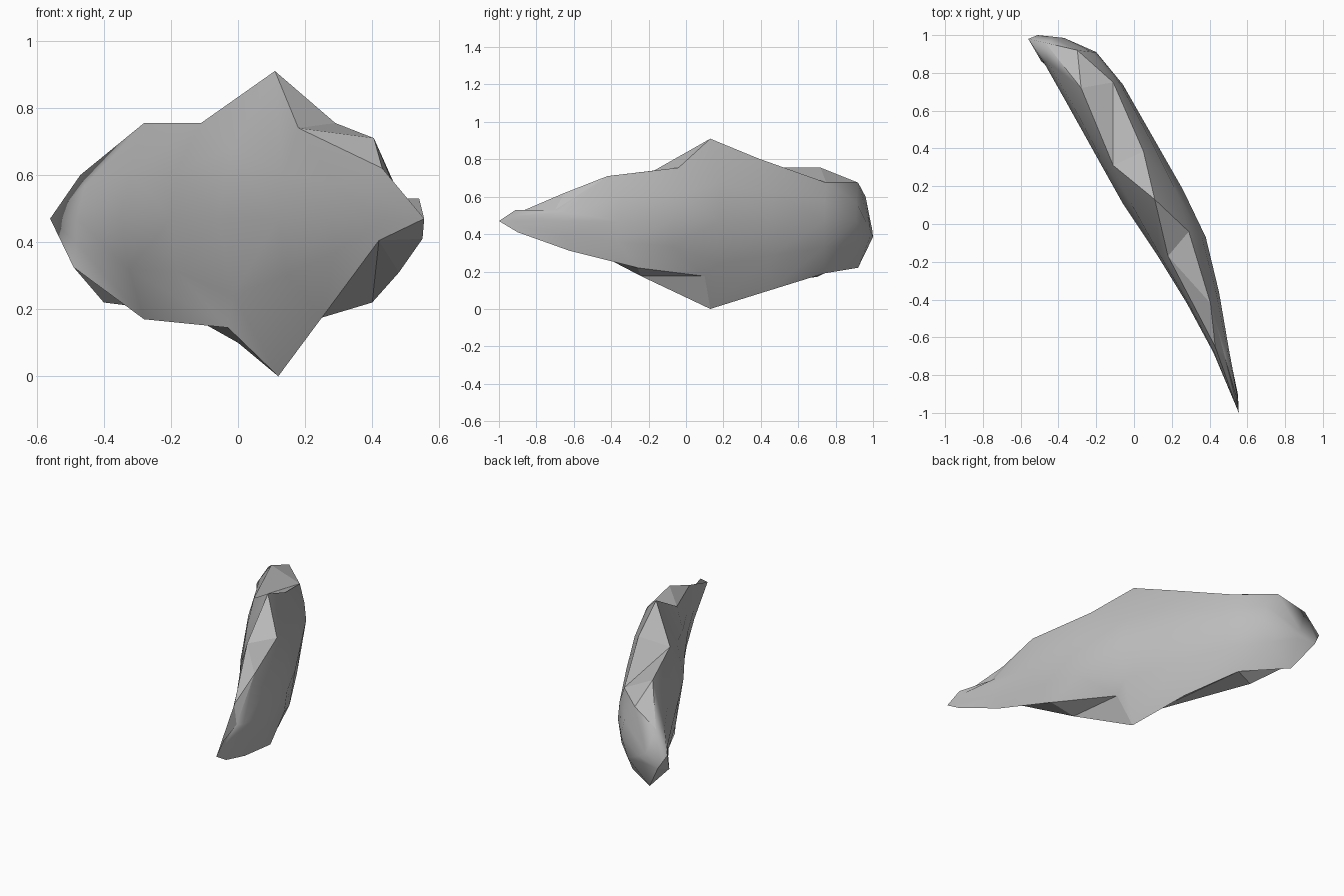
import bpy
import bmesh
from mathutils import Vector

# Remove the default cube
cube = bpy.data.objects.get("Cube")
if cube:
    bpy.data.objects.remove(cube, do_unlink=True)

UNIT = 0.01           # paths are written in hundredths
MID_HEIGHT = 47       # height of the widest line of the flake
near_tip, far_tip = (55.5, -100, 47), (-56, 98, 47)
peak, foot = (11, 13, 91), (12, 13, 0)
far_shoulder, far_corner = (-47, 96, 60), (-51, 100, 38.5)


def path(*points):
    """Path from the near tip to the far tip; pairs lie at mid height."""
    full = [near_tip, *points, far_tip]
    return [Vector(p if len(p) == 3 else (*p, MID_HEIGHT)) * UNIT for p in full]


# Rims of the two broad skins; they pinch together at the peak and the foot
front_top = path((43, -65, 62), (18, -17, 74), peak, (-11, 31, 75.5),
                 (-28, 72, 75.5), far_shoulder)
back_top = path((54, -91, 53), (48, -70, 53), (40.5, -42, 71), (29, -4, 75.5), peak,
                (5, 38.5, 80.5), (-11, 75, 67.5), (-30, 92, 67.5), far_shoulder)
front_bottom = path((42, -68, 40.5), (25, -24, 17.5), foot, (-3, 15, 14.5),
                    (-28, 70, 17), (-49, 86, 32.5))
back_bottom = path((55, -90, 41), (48, -62, 31), (40, -26, 22), (21, 10, 17.5), foot,
                   (0, 45, 10), (-16, 74, 19), (-40, 92, 22), far_corner)

# Bulging middle line of each skin
front_mid = path((42, -68), (28, -42), (12, -16), (-6, 11), (-20, 36), (-35, 63), (-48, 86))
back_mid = path((55, -92), (50, -65), (45, -36), (38, -7), (26, 18), (10, 46),
                (-6, 74), (-20, 91), (-37, 98.5, 42), far_corner)


def at_depth(row, y):
    """Point of a path at the given depth."""
    for a, b in zip(row, row[1:]):
        if a.y <= y <= b.y and b.y > a.y:
            return a.lerp(b, (y - a.y) / (b.y - a.y))
    return row[-1]


def dome_row(mid, rim):
    """Row halfway up from the middle to a rim, pushed out so the skin is domed."""
    row = [mid[0]]
    for p in mid[1:-1]:
        q = at_depth(rim, p.y)
        row.append(Vector((p.x + (q.x - p.x) / 4, p.y + (q.y - p.y) / 4, (p.z + q.z) / 2)))
    return row + [mid[-1]]


def progress(p):
    """Distance along the slanting length of the flake."""
    return p.y - 0.55 * p.x


bm = bmesh.new()
corners = {}


def corner(p):
    key = tuple(round(c, 4) for c in p)
    if key not in corners:
        corners[key] = bm.verts.new(p)
    return corners[key]


def strip(a, b, smooth):
    """Fill the band between two paths with triangles."""
    i = j = 0
    while i < len(a) - 1 or j < len(b) - 1:
        step_a = j == len(b) - 1 or (
            i < len(a) - 1 and progress(a[i + 1]) <= progress(b[j + 1]))
        tri = [a[i], b[j], a[i + 1] if step_a else b[j + 1]]
        i, j = (i + 1, j) if step_a else (i, j + 1)
        verts = [corner(p) for p in tri]
        if len(set(verts)) == 3 and not bm.faces.get(verts):
            bm.faces.new(verts).smooth = smooth


# Domed skins are smooth, the chipped rim is flat
for top, mid, bottom in ((front_top, front_mid, front_bottom),
                         (back_top, back_mid, back_bottom)):
    rows = [top, dome_row(mid, top), mid, dome_row(mid, bottom), bottom]
    for upper, lower in zip(rows, rows[1:]):
        strip(upper, lower, True)
strip(front_top, back_top, False)
strip(front_bottom, back_bottom, False)
bmesh.ops.recalc_face_normals(bm, faces=bm.faces)

mesh = bpy.data.meshes.new("stone_flake")
bm.to_mesh(mesh)
bm.free()
flake = bpy.data.objects.new("stone_flake", mesh)
bpy.context.collection.objects.link(flake)

# Plain grey stone
stone = bpy.data.materials.new("grey_stone")
stone.use_nodes = True
grey = (0.5, 0.5, 0.5, 1)
stone.diffuse_color = grey
stone.node_tree.nodes["Principled BSDF"].inputs["Base Color"].default_value = grey
mesh.materials.append(stone)
